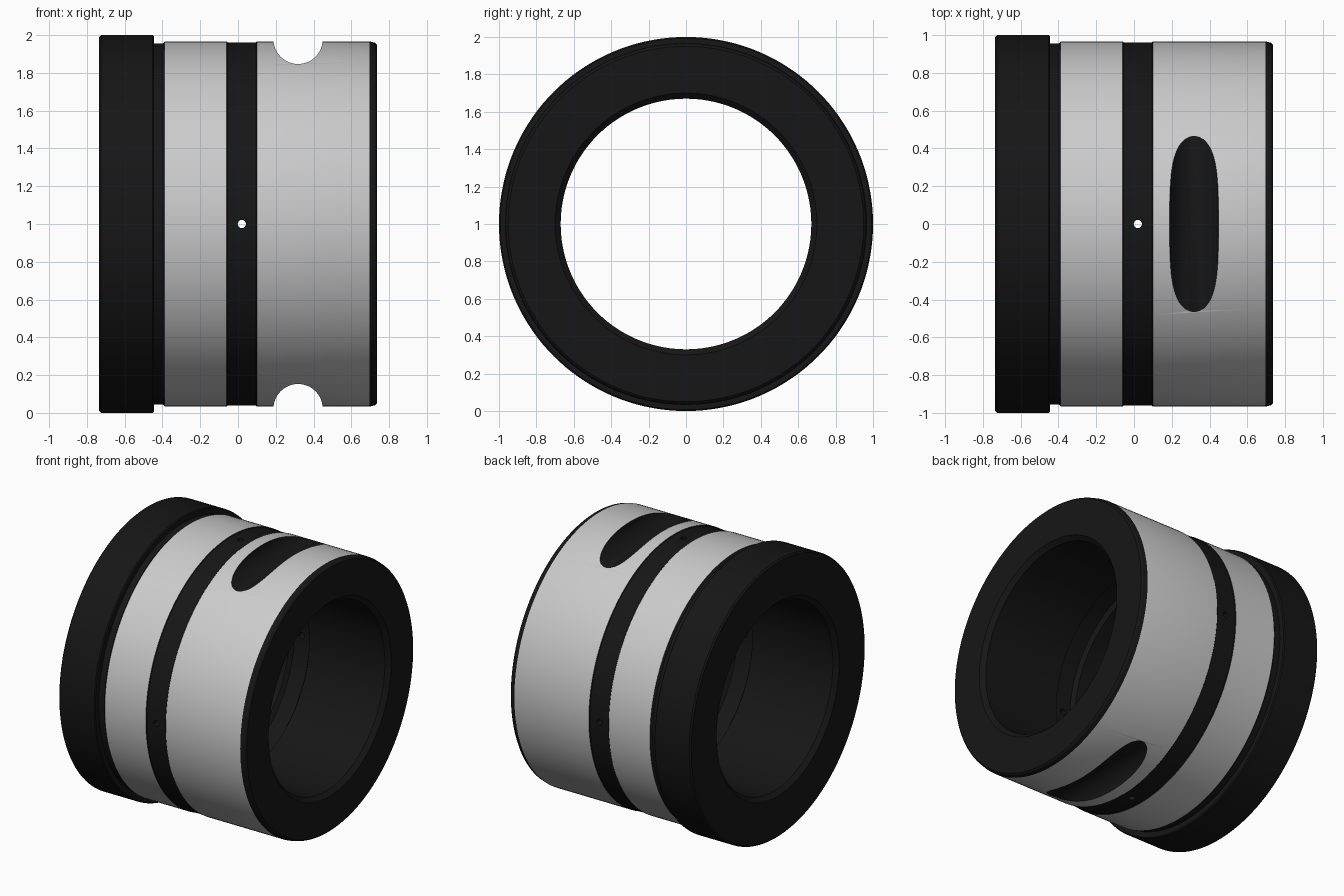
import bpy, bmesh, math
from mathutils import Matrix, Vector

if "Cube" in bpy.data.objects:
    bpy.data.objects.remove(bpy.data.objects["Cube"])

SIDES = 144
DARK, STEEL = 0, 1


def make_mat(name, color):
    m = bpy.data.materials.new(name)
    m.diffuse_color = color
    m.use_nodes = True
    m.node_tree.nodes["Principled BSDF"].inputs["Base Color"].default_value = m.diffuse_color
    return m


mats = [make_mat("black_finish", (0.008, 0.008, 0.008, 1)),
        make_mat("ground_steel", (0.8, 0.8, 0.8, 1))]


def finish(bm, name):
    bmesh.ops.recalc_face_normals(bm, faces=bm.faces)
    me = bpy.data.meshes.new(name)
    bm.to_mesh(me)
    bm.free()
    for m in mats:
        me.materials.append(m)
    ob = bpy.data.objects.new(name, me)
    bpy.context.collection.objects.link(ob)
    return ob


# Closed bushing section: (x, radius, finish of the band that follows)
profile = [
    (-0.735, 0.70, DARK), (-0.735, 0.99, DARK),
    (-0.725, 1.00, DARK), (-0.452, 1.00, DARK), (-0.445, 0.993, DARK),   # flange
    (-0.445, 0.955, DARK), (-0.40, 0.955, DARK),                         # relief
    (-0.388, 0.967, STEEL), (-0.06, 0.967, DARK),                        # front land
    (-0.055, 0.962, DARK), (0.095, 0.962, DARK),                         # oil band
    (0.10, 0.967, STEEL), (0.695, 0.967, DARK),                          # rear land
    (0.725, 0.960, DARK), (0.735, 0.95, DARK),
    (0.735, 0.70, DARK), (0.705, 0.67, DARK),                            # bore mouth
    (0.10, 0.67, DARK), (0.08, 0.70, DARK),
    (-0.04, 0.70, DARK), (-0.06, 0.67, DARK),                            # bore groove
    (-0.705, 0.67, DARK),
]

bm = bmesh.new()
rings = []
for x, r, _ in profile:
    ring = []
    for i in range(SIDES):
        a = 2 * math.pi * i / SIDES
        ring.append(bm.verts.new((x, r * math.sin(a), 1 + r * math.cos(a))))
    rings.append(ring)
for k, (_, _, finish_id) in enumerate(profile):
    a, b = rings[k], rings[(k + 1) % len(profile)]
    for i in range(SIDES):
        j = (i + 1) % SIDES
        bm.faces.new((a[i], a[j], b[j], b[i])).material_index = finish_id
bushing = finish(bm, "bushing")


def cylinder(bm, centre, radius, length, axis, segments):
    rot = Vector((0, 0, 1)).rotation_difference(Vector(axis)).to_matrix().to_4x4()
    bmesh.ops.create_cone(bm, cap_ends=True, segments=segments, radius1=radius,
                          radius2=radius, depth=length,
                          matrix=Matrix.Translation(centre) @ rot)


# Crosswise scallops on top and bottom, plus four radial oil holes
bm = bmesh.new()
for s in (-1, 1):
    cylinder(bm, (0.318, 0, 1 + s * 0.977), 0.13, 2.4, (0, 1, 0), 48)
    cylinder(bm, (0.02, 0, 1 + s * 0.82), 0.022, 0.6, (0, 0, 1), 16)
    cylinder(bm, (0.02, s * 0.82, 1), 0.022, 0.6, (0, 1, 0), 16)
cutter = finish(bm, "slot_and_hole_cutter")
cutter.hide_render = True

mod = bushing.modifiers.new("cuts", "BOOLEAN")
mod.operation = "DIFFERENCE"
mod.solver = "EXACT"
mod.object = cutter
bpy.context.view_layer.objects.active = bushing
bushing.select_set(True)
bpy.ops.object.modifier_apply(modifier=mod.name)
bpy.data.objects.remove(cutter)

bpy.ops.object.shade_smooth_by_angle(angle=math.radians(30))
